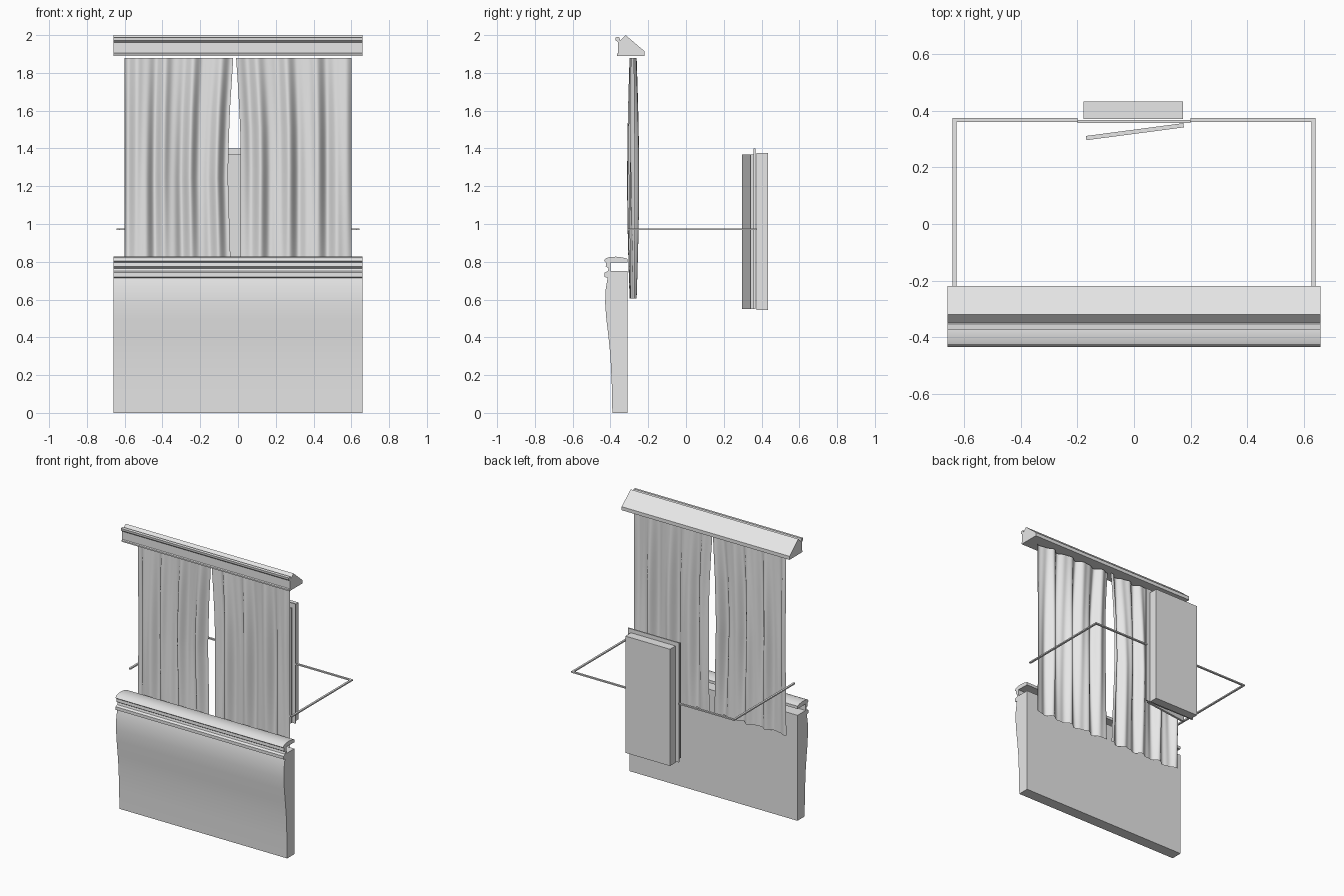
import bpy, bmesh, math
from mathutils import Matrix

cube = bpy.data.objects.get("Cube")
if cube:
    bpy.data.objects.remove(cube, do_unlink=True)

grey = bpy.data.materials.new("light_grey")
grey.use_nodes = True
grey.diffuse_color = (0.8, 0.8, 0.8, 1)
grey.node_tree.nodes["Principled BSDF"].inputs["Base Color"].default_value = (0.8, 0.8, 0.8, 1)


def finish(name, bm, smooth_angle=None):
    """Turn a bmesh into a named object with the shared colour."""
    mesh = bpy.data.meshes.new(name)
    bm.to_mesh(mesh)
    bm.free()
    obj = bpy.data.objects.new(name, mesh)
    bpy.context.collection.objects.link(obj)
    mesh.materials.append(grey)
    if smooth_angle:
        bpy.ops.object.select_all(action='DESELECT')
        obj.select_set(True)
        bpy.context.view_layer.objects.active = obj
        bpy.ops.object.shade_smooth_by_angle(angle=math.radians(smooth_angle))
    return obj


def extrude_profile(name, points, half_width, smooth_angle=None):
    """Extrude a closed (y, z) outline along x."""
    bm = bmesh.new()
    face = bm.faces.new([bm.verts.new((-half_width, y, z)) for y, z in points])
    new = bmesh.ops.extrude_face_region(bm, geom=[face])["geom"]
    moved = [v for v in new if isinstance(v, bmesh.types.BMVert)]
    bmesh.ops.translate(bm, verts=moved, vec=(2 * half_width, 0, 0))
    bmesh.ops.recalc_face_normals(bm, faces=bm.faces)
    return finish(name, bm, smooth_angle)


def box(name, x, y, z, turn=0):
    """Box from (min, max) ranges, optionally turned about z at its centre."""
    bm = bmesh.new()
    bmesh.ops.create_cube(bm, size=1)
    bmesh.ops.scale(bm, verts=bm.verts, vec=[b - a for a, b in (x, y, z)])
    bmesh.ops.rotate(bm, verts=bm.verts, matrix=Matrix.Rotation(turn, 3, 'Z'))
    bmesh.ops.translate(bm, verts=bm.verts, vec=[(a + b) / 2 for a, b in (x, y, z)])
    return finish(name, bm)


def edge_at(keys, z):
    """Interpolate a curtain's inner edge from (height, x) keys."""
    for (z0, x0), (z1, x1) in zip(keys, keys[1:]):
        if z <= z1:
            return x0 + (x1 - x0) * (z - z0) / (z1 - z0)
    return keys[-1][1]


def curtain(name, outer, keys, phase):
    """Hanging sheet with soft irregular folds and a shaped inner edge."""
    cols, rows, bottom, top = 96, 24, 0.605, 1.88
    bm = bmesh.new()
    grid = []
    for r in range(rows + 1):
        t = r / rows
        z = bottom + (top - bottom) * t
        inner = edge_at(keys, z)
        swell = 0.013 + 0.009 * math.sin(math.pi * t)
        row = []
        for c in range(cols + 1):
            u = c / cols
            wave = (math.sin(26 * u + phase + 0.5 * t)
                    + 0.45 * math.sin(47 * u + 2 * phase - 0.8 * t))
            x = outer + (inner - outer) * u
            row.append(bm.verts.new((x, -0.28 + swell * wave, z)))
        grid.append(row)
    for low, high in zip(grid, grid[1:]):
        for c in range(cols):
            bm.faces.new((low[c], low[c + 1], high[c + 1], high[c]))
    bmesh.ops.recalc_face_normals(bm, faces=bm.faces)
    return finish(name, bm, 60)


# Lower front panel with a gently bulging face
extrude_profile("lower_panel", [
    (-0.31, 0), (-0.39, 0), (-0.393, 0.15), (-0.4, 0.3), (-0.41, 0.4),
    (-0.422, 0.5), (-0.428, 0.58), (-0.426, 0.65), (-0.416, 0.71),
    (-0.405, 0.75), (-0.31, 0.75)], 0.66, 30)

# Sill cap, with its moulded strip closing the front of the slot
extrude_profile("sill_cap", [
    (-0.31, 0.795), (-0.31, 0.815), (-0.335, 0.823), (-0.37, 0.827),
    (-0.405, 0.825), (-0.425, 0.818), (-0.435, 0.805), (-0.425, 0.797)], 0.66, 30)
extrude_profile("sill_moulding", [
    (-0.4, 0.798), (-0.423, 0.798), (-0.425, 0.775), (-0.41, 0.765),
    (-0.414, 0.75), (-0.432, 0.742), (-0.432, 0.72), (-0.415, 0.715),
    (-0.4, 0.74)], 0.66)

# Cornice
extrude_profile("cornice", [
    (-0.22, 1.89), (-0.22, 1.915), (-0.32, 2.0), (-0.348, 1.972),
    (-0.354, 1.99), (-0.374, 1.988), (-0.372, 1.972), (-0.36, 1.962),
    (-0.36, 1.905), (-0.366, 1.9), (-0.366, 1.89)], 0.66)

# Curtains with a narrow opening between them
curtain("right_curtain", -0.6, [
    (0.6, -0.035), (0.82, -0.04), (1.25, -0.053), (1.4, -0.05),
    (1.6, -0.043), (1.88, -0.025)], 0.4)
curtain("left_curtain", 0.6, [
    (0.6, 0.005), (0.82, 0.01), (1.3, 0.014), (1.5, 0.012),
    (1.7, 0.002), (1.88, -0.01)], 2.1)

# Side and back rails
for side, s in (("right", -1), ("left", 1)):
    box(side + "_side_rail", sorted((s * 0.628, s * 0.642)), (-0.31, 0.375), (0.967, 0.976))
    box(side + "_back_rail", sorted((s * 0.2, s * 0.642)), (0.361, 0.375), (0.967, 0.976))

# Back panel assembly: thin plate, outer block, slanted inner board
box("back_plate", (-0.2, 0.2), (0.358, 0.367), (0.55, 1.4))
box("back_block", (-0.178, 0.173), (0.372, 0.434), (0.545, 1.375))
box("slanted_board", (-0.171, 0.177), (0.319, 0.334), (0.55, 1.368), math.radians(7.5))
